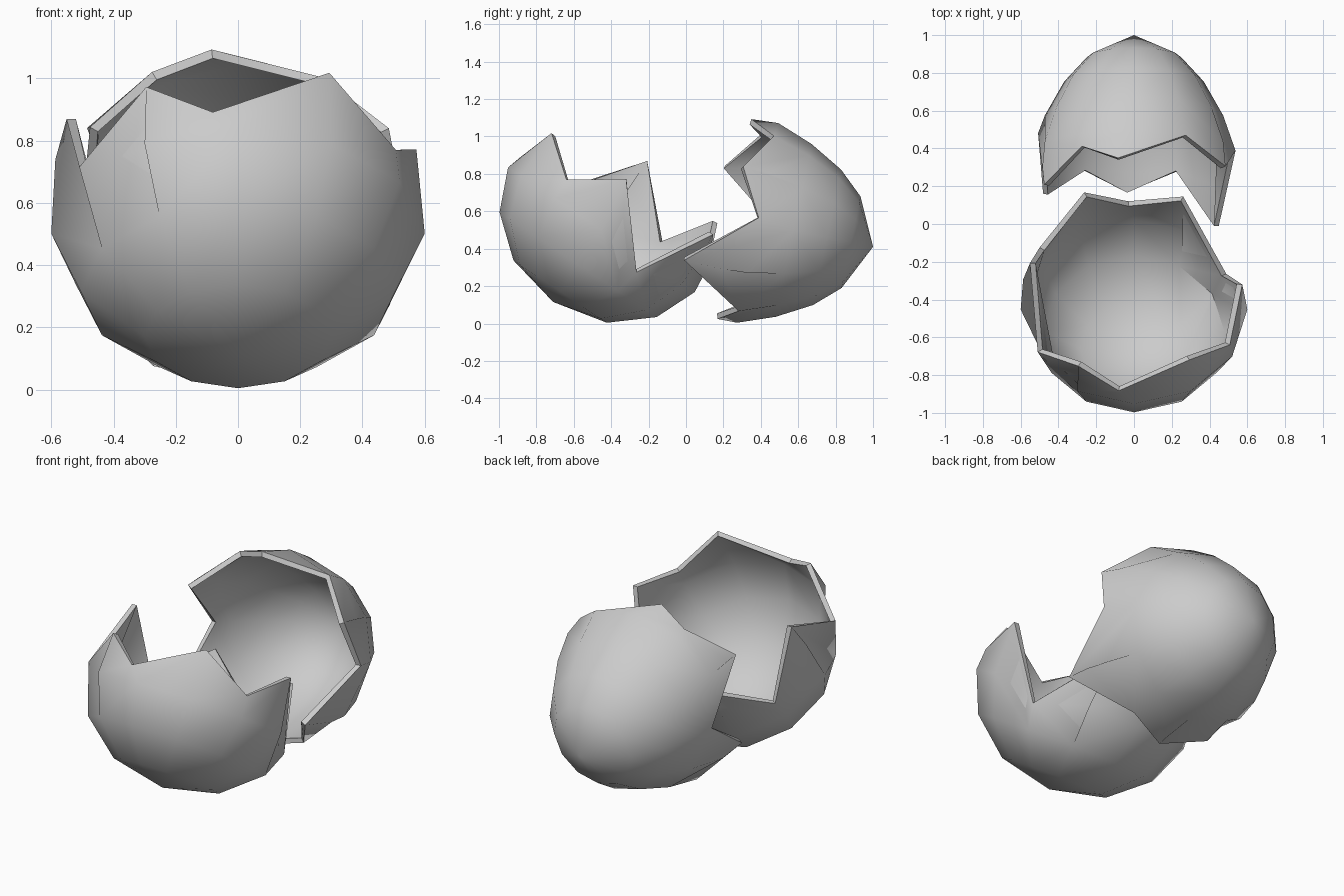
import bpy, bmesh, math

if "Cube" in bpy.data.objects:
    bpy.data.objects.remove(bpy.data.objects["Cube"])

SEG = 12
STEP = 360 / SEG


def radius_at(profile, h):
    for (h0, r0), (h1, r1) in zip(profile, profile[1:]):
        if h <= h1:
            return r0 + (r1 - r0) * (h - h0) / (h1 - h0)
    return profile[-1][1]


def egg_half(name, profile, rim, pole, tilt, thickness=0.03):
    """Faceted cup growing along local z from its pole, with a jagged rim.
    rim: one (height, angle shift) per meridian, starting at +x."""
    bm = bmesh.new()

    def vert(h, r, deg):
        t = math.radians(deg)
        return bm.verts.new((r * math.cos(t), r * math.sin(t), h))

    tip = bm.verts.new((0, 0, 0))
    columns = []
    for i, (top, shift) in enumerate(rim):
        deg = i * STEP
        col = [vert(h, r, deg) for h, r in profile[1:] if h < top - 0.06]
        # keep shifted rim points on the flat facet
        flat = math.cos(math.radians(STEP / 2)) / math.cos(math.radians(STEP / 2 - abs(shift)))
        col.append(vert(top, radius_at(profile, top) * flat, deg + shift))
        columns.append(col)
    for i, a in enumerate(columns):
        b = columns[(i + 1) % SEG]
        bm.faces.new((tip, b[0], a[0]))
        shared = min(len(a), len(b)) - 2
        for k in range(shared):
            bm.faces.new((a[k], b[k], b[k + 1], a[k + 1]))
        bm.faces.new(a[shared:shared + 1] + b[shared:] + a[:shared:-1])

    mesh = bpy.data.meshes.new(name)
    bm.to_mesh(mesh)
    bm.free()
    obj = bpy.data.objects.new(name, mesh)
    bpy.context.collection.objects.link(obj)
    obj.location = pole
    obj.rotation_euler = (math.radians(tilt), 0, 0)

    # shell thickness, inward
    bpy.ops.object.select_all(action='DESELECT')
    obj.select_set(True)
    bpy.context.view_layer.objects.active = obj
    mod = obj.modifiers.new("shell", 'SOLIDIFY')
    mod.thickness = thickness
    mod.offset = -1
    bpy.ops.object.modifier_apply(modifier=mod.name)
    bpy.ops.object.shade_smooth_by_angle(angle=math.radians(40))
    return obj


# Blunt half, lying in front and opening up and back
egg_half(
    "lower_shell",
    [(0, 0), (0.067, 0.30), (0.24, 0.505), (0.464, 0.60), (0.75, 0.587), (0.91, 0.55)],
    [(0.763, -4), (0.38, 0), (0.775, 3), (0.62, 3), (0.837, -2), (0.587, -2),
     (0.906, 0), (0.517, 1), (0.69, 0), (0.55, -8), (0.746, 0), (0.584, -1)],
    (0, -0.71, 0.115), -33.7)

# Pointed half, lying behind and opening to the front
egg_half(
    "upper_shell",
    [(0, 0), (0.12, 0.25), (0.2515, 0.37), (0.434, 0.472), (0.63, 0.545),
     (0.77, 0.56), (0.974, 0.53)],
    [(0.63, 3), (0.767, 0), (0.639, 0), (0.775, 9), (0.70, 0), (0.863, 1),
     (0.53, 0), (0.80, 0), (0.63, 0), (0.736, -4), (0.634, -4), (0.974, -1.5)],
    (0, 1.0, 0.41), 78.3)
